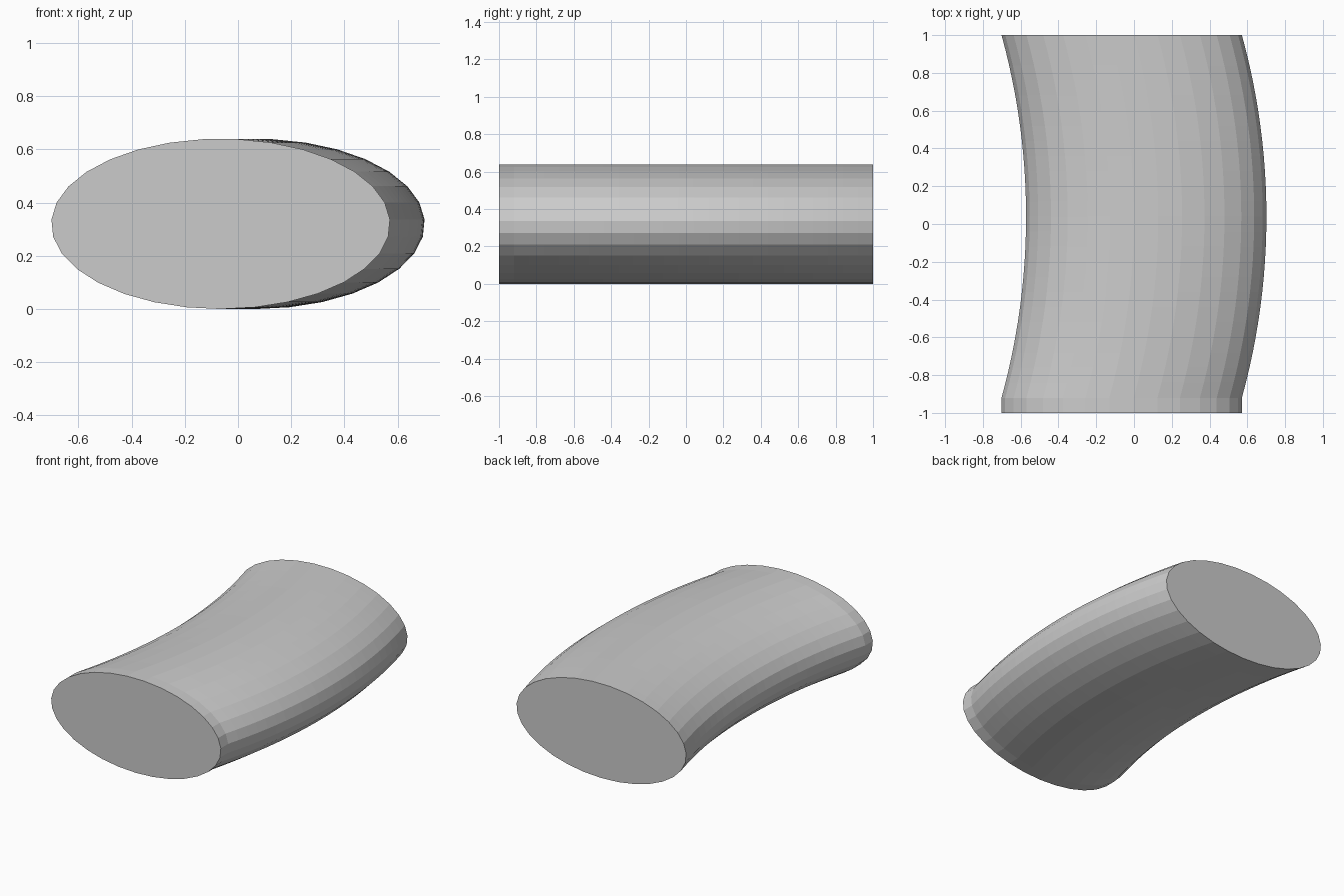
import bpy
import bmesh
import math

cube = bpy.data.objects.get("Cube")
if cube:
    bpy.data.objects.remove(cube, do_unlink=True)

SIDES, RINGS = 31, 24
HALF_WIDTH, HALF_HEIGHT = 0.637, 0.32
PHASE = math.radians(3)
BEND_START, BEND_END, BOW = -0.92, 1.0, 0.13


def centre_x(y):
    """Sideways offset of the section on a shallow circular arc."""
    mid, half = (BEND_START + BEND_END) / 2, (BEND_END - BEND_START) / 2
    radius = (half ** 2 + BOW ** 2) / (2 * BOW)
    return BOW / 2 - radius + math.sqrt(radius ** 2 - (y - mid) ** 2)


def section(bm, x, y):
    """Upright elliptical ring facing along y."""
    ring = []
    for i in range(SIDES):
        a = PHASE + math.tau * i / SIDES
        ring.append(bm.verts.new((x + HALF_WIDTH * math.cos(a), y,
                                  HALF_HEIGHT * (1 + math.sin(a)))))
    return ring


# Path: short straight lead-in at the front, then the arc
path = [(centre_x(BEND_START), -1.0)]
for i in range(RINGS + 1):
    y = BEND_START + (BEND_END - BEND_START) * i / RINGS
    path.append((centre_x(y), y))

# Sweep the section along the path and cap both ends
bm = bmesh.new()
rings = [section(bm, x, y) for x, y in path]
for a, b in zip(rings, rings[1:]):
    for i in range(SIDES):
        j = (i + 1) % SIDES
        bm.faces.new((a[i], a[j], b[j], b[i]))
bm.faces.new(rings[0])
bm.faces.new(rings[-1])
bmesh.ops.recalc_face_normals(bm, faces=bm.faces)

mesh = bpy.data.meshes.new("curved_oval_bar")
bm.to_mesh(mesh)
bm.free()
bar = bpy.data.objects.new("curved_oval_bar", mesh)
bpy.context.collection.objects.link(bar)
